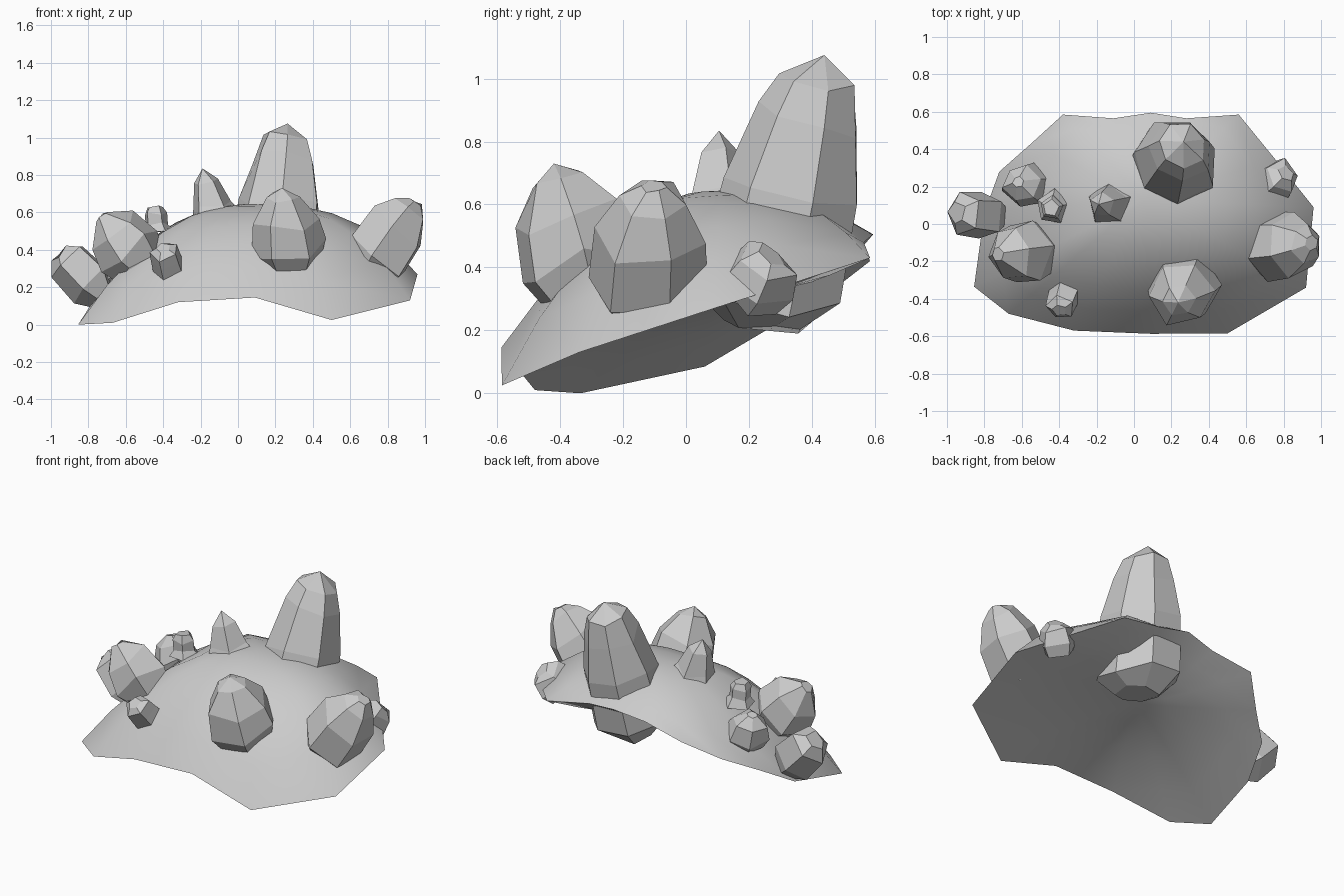
import bpy, bmesh, math, random
from mathutils import Vector

if "Cube" in bpy.data.objects:
    bpy.data.objects.remove(bpy.data.objects["Cube"])

random.seed(4)

def finish(name, bm, smooth=False):
    bmesh.ops.recalc_face_normals(bm, faces=bm.faces)
    me = bpy.data.meshes.new(name)
    bm.to_mesh(me)
    bm.free()
    for p in me.polygons:
        p.use_smooth = smooth
    ob = bpy.data.objects.new(name, me)
    bpy.context.collection.objects.link(ob)
    return ob

def crystal(name, base, tip, rings, sides, turn=0.0, rough=0.07):
    """Faceted crystal: rings of (position along axis, radius)."""
    a, b = Vector(base), Vector(tip)
    axis = (b - a).normalized()
    u = (Vector((1, 0, 0)) - axis * axis.x).normalized()
    v = axis.cross(u)
    wobble = [1 + random.uniform(-rough, rough) for _ in range(sides)]
    bm = bmesh.new()
    loops = []
    for t, r in rings:
        c = a.lerp(b, t)
        if r == 0:
            loops.append([bm.verts.new(c)])
            continue
        loop = []
        for i in range(sides):
            ang = turn + math.tau * i / sides
            slide = axis * random.uniform(-.18, .18) * r
            loop.append(bm.verts.new(c + slide + (u * math.cos(ang) + v * math.sin(ang)) * r * wobble[i]))
        loops.append(loop)
    for lo, hi in zip(loops, loops[1:]):
        for i in range(sides):
            j = (i + 1) % sides
            if len(hi) == 1:
                bm.faces.new((lo[i], lo[j], hi[0]))
            else:
                bm.faces.new((lo[i], lo[j], hi[j], hi[i]))
    for loop in (loops[0], loops[-1]):
        if len(loop) > 1:
            bm.faces.new(loop)
    return finish(name, bm)

# Rock slab: rim outline joined to a domed top and a shallow underside
rim = [(.96, .09, .27), (.76, .34, .35), (.56, .585, .43), (.28, .565, .48),
       (.09, .595, .505), (-.11, .565, .47), (-.38, .585, .42), (-.55, .43, .30),
       (-.72, .28, .215), (-.80, .06, .085), (-.855, -.335, 0), (-.67, -.48, .01),
       (-.32, -.57, .12), (.09, -.587, .145), (.5, -.585, .025), (.92, -.34, .13)]

def slab(name, top, power, side_power, steps=6):
    top = Vector(top)
    bm = bmesh.new()
    centre = bm.verts.new(top)
    prev, n = None, len(rim)
    for k in range(1, steps + 1):
        t = k / steps
        ring = []
        for x, y, z in rim:
            d = Vector((x - top.x, y - top.y))
            p = power + side_power * max(0, d.normalized().x) ** 2
            ring.append(bm.verts.new((top.x + d.x * t, top.y + d.y * t,
                                      top.z + (z - top.z) * t ** p)))
        for i in range(n):
            j = (i + 1) % n
            if prev:
                bm.faces.new((prev[i], ring[i], ring[j], prev[j]))
            else:
                bm.faces.new((centre, ring[i], ring[j]))
        prev = ring
    return finish(name, bm, smooth=True)

slab("rock_top", (.05, .13, .645), 2.1, .8)
slab("rock_underside", (.05, .08, .275), 1.5, 0, 4)

# Large crystals
crystal("tall_back_crystal", (.175, .25, .22), (.265, .44, 1.075),
        [(0, .13), (.1, .25), (.48, .232), (.76, .175), (.9, .13), (1, 0)], 7, .3)
crystal("front_crystal", (.28, -.3, .29), (.235, -.42, .73),
        [(0, .14), (.25, .205), (.6, .18), (.9, .09), (1, 0)], 6, .1)
crystal("right_crystal", (.69, -.12, .28), (.95, -.1, .66),
        [(0, .13), (.2, .185), (.62, .175), (.9, .105), (1, .04)], 6, .4)
crystal("left_crystal", (-.53, -.14, .32), (-.73, -.16, .58),
        [(0, .15), (.3, .185), (.7, .15), (1, .04)], 6, .2)
crystal("left_edge_crystal", (-.73, .04, .16), (-.945, .06, .38),
        [(0, .08), (.25, .13), (.82, .12), (1, .06)], 5, .5)

# Small crystals
crystal("left_back_crystal", (-.56, .20, .33), (-.62, .225, .52),
        [(0, .1), (.3, .125), (.7, .1), (1, .03)], 6, .2)
crystal("ridge_crystal", (-.12, .11, .55), (-.19, .105, .835),
        [(0, .15), (.3, .11), (.75, .07), (1, 0)], 5, .3)
crystal("ridge_shard", (-.435, .09, .49), (-.445, .085, .63),
        [(0, .095), (.35, .065), (.75, .065), (1, .045)], 5, .2)
crystal("front_shard", (-.37, -.37, .30), (-.4, -.46, .41),
        [(0, .09), (.4, .085), (.8, .08), (1, .04)], 5, .6)
crystal("right_back_crystal", (.73, .20, .31), (.815, .27, .44),
        [(0, .1), (.35, .125), (.8, .1), (1, .05)], 5, .3)
